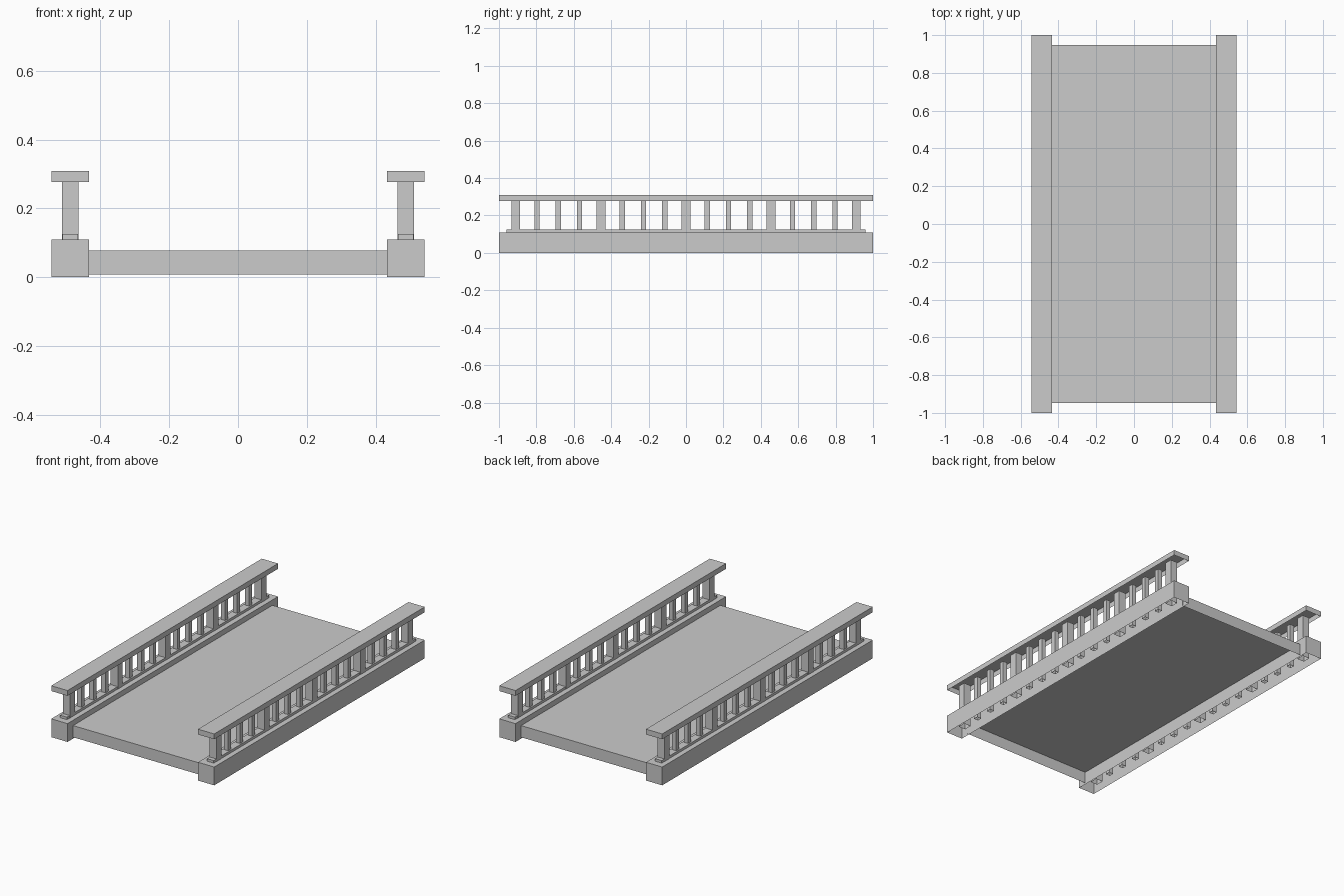
import bpy, bmesh

if "Cube" in bpy.data.objects:
    bpy.data.objects.remove(bpy.data.objects["Cube"])


def box(name, x, y, z, open_top=False):
    """Axis-aligned box shell from (min, max) ranges; underside is left open."""
    bm = bmesh.new()
    bmesh.ops.create_cube(bm, size=1)
    for v in bm.verts:
        v.co = [r[0] if c < 0 else r[1] for c, r in zip(v.co, (x, y, z))]
    bm.normal_update()
    hidden = [f for f in bm.faces
              if f.normal.z < -0.9 or (open_top and f.normal.z > 0.9)]
    bmesh.ops.delete(bm, geom=hidden, context='FACES_ONLY')
    mesh = bpy.data.meshes.new(name)
    bm.to_mesh(mesh)
    bm.free()
    ob = bpy.data.objects.new(name, mesh)
    bpy.context.collection.objects.link(ob)
    return ob


# Roadway
box("deck", (-0.436, 0.436), (-0.947, 0.947), (0.008, 0.078))

CX = 0.488
for side, s in (("left", -1), ("right", 1)):
    def span(w):
        return (s * CX - w / 2, s * CX + w / 2)

    # Hollow side beam, handrail and low sill under the balusters
    box(f"{side}_beam", span(0.108), (-1, 1), (0, 0.11))
    box(f"{side}_handrail", span(0.108), (-1, 1), (0.277, 0.309))
    box(f"{side}_sill", span(0.045), (-0.96, 0.96), (0.10, 0.125))

    # Every fourth upright is a thick post, the rest are thin balusters
    for i in range(17):
        y = (i - 8) * 0.1138
        thick = i % 4 == 0
        w = 0.047 if thick else 0.028
        kind = "post" if thick else "baluster"
        box(f"{side}_{kind}_{i}", span(w), (y - w / 2, y + w / 2),
            (0.02, 0.285), open_top=True)
